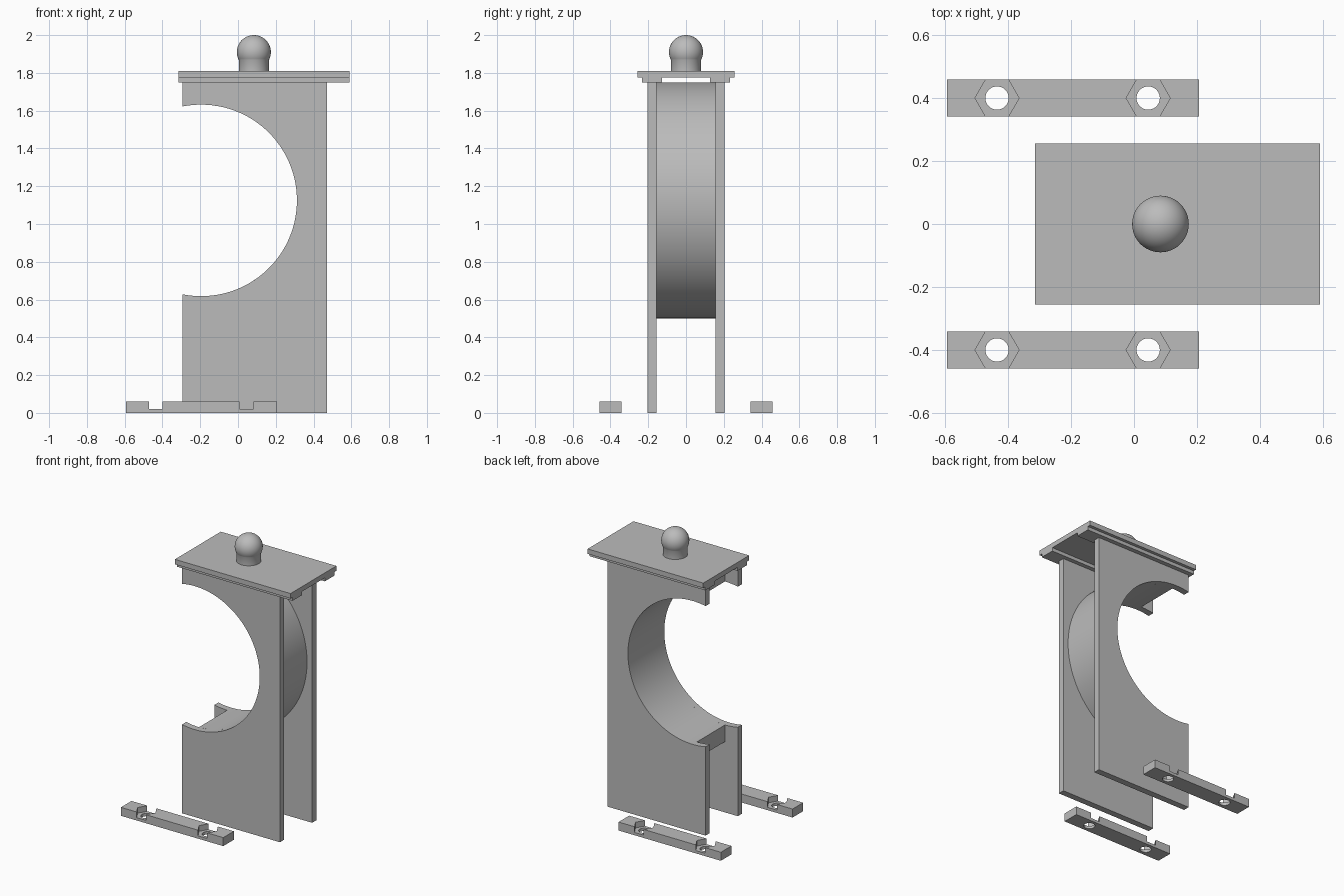
import bpy, bmesh, math
from mathutils import Matrix, Vector

cube = bpy.data.objects.get("Cube")
if cube:
    bpy.data.objects.remove(cube, do_unlink=True)

grey = bpy.data.materials.new("plain grey")
grey.use_nodes = True
colour = (0.5, 0.5, 0.5, 1)
grey.diffuse_color = colour
grey.node_tree.nodes["Principled BSDF"].inputs["Base Color"].default_value = colour


def finish(name, bm, smooth=False):
    bmesh.ops.recalc_face_normals(bm, faces=bm.faces)
    mesh = bpy.data.meshes.new(name)
    bm.to_mesh(mesh)
    bm.free()
    mesh.materials.append(grey)
    obj = bpy.data.objects.new(name, mesh)
    bpy.context.collection.objects.link(obj)
    if smooth:
        bpy.ops.object.select_all(action='DESELECT')
        obj.select_set(True)
        bpy.context.view_layer.objects.active = obj
        bpy.ops.object.shade_smooth_by_angle(angle=math.radians(30))
    return obj


def extrude(name, outline, start, end, axis='Y', smooth=False):
    """Extrude an outline: (x, z) along Y, (y, z) along X or (x, y) along Z."""
    place = {'Y': lambda a, b: (a, start, b),
             'X': lambda a, b: (start, a, b),
             'Z': lambda a, b: (a, b, start)}[axis]
    shift = Vector([(end - start) * (axis == k) for k in 'XYZ'])
    bm = bmesh.new()
    face = bm.faces.new([bm.verts.new(place(*p)) for p in outline])
    result = bmesh.ops.extrude_face_region(bm, geom=[face], use_keep_orig=True)
    moved = [v for v in result["geom"] if isinstance(v, bmesh.types.BMVert)]
    bmesh.ops.translate(bm, verts=moved, vec=shift)
    return finish(name, bm, smooth)


def arc(cx, cz, r, a0, a1, n):
    angles = [math.radians(a0 + (a1 - a0) * i / n) for i in range(n + 1)]
    return [(cx + r * math.cos(a), cz + r * math.sin(a)) for a in angles]


def cut(obj, cutter):
    mod = obj.modifiers.new("cut", 'BOOLEAN')
    mod.operation = 'DIFFERENCE'
    mod.solver = 'EXACT'
    mod.object = cutter
    bpy.context.view_layer.objects.active = obj
    bpy.ops.object.modifier_apply(modifier=mod.name)
    bpy.data.objects.remove(cutter, do_unlink=True)


# Side plates with a large round opening at one end
CX, CZ, R = -0.195, 1.125, 0.507
LEFT, RIGHT, TOP = -0.295, 0.47, 1.75
IN, OUT = 0.157, 0.203
edge = math.degrees(math.acos((LEFT - CX) / R))
plate = [(LEFT, 0), (RIGHT, 0), (RIGHT, TOP), (LEFT, TOP)]
plate += arc(CX, CZ, R, edge, -edge, 80)
extrude("front_plate", plate, -OUT, -IN, smooth=True)
extrude("back_plate", plate, IN, OUT, smooth=True)

# Half ring joining the plates around the opening
ring = arc(CX, CZ, 0.625, -90, 90, 72) + arc(CX, CZ, R, 90, -90, 72)
extrude("half_ring", ring, -IN, IN, smooth=True)

# Lid with two rails beneath
half = [(0.127, 1.775), (0.127, TOP), (0.234, TOP), (0.234, 1.775),
        (0.256, 1.775), (0.256, 1.81)]
lid = half + [(-y, z) for y, z in reversed(half)]
extrude("lid", lid, -0.314, 0.59, axis='X')

# Knob turned from a neck and a ball
bm = bmesh.new()
ball = math.degrees(math.acos(0.08 / 0.09))
profile = [(0, 1.81), (0.08, 1.81)] + arc(0, 1.91, 0.09, -ball, 90, 24)
verts = [bm.verts.new((r, 0, z)) for r, z in profile]
edges = [bm.edges.new(pair) for pair in zip(verts, verts[1:])]
bmesh.ops.spin(bm, geom=verts + edges, cent=(0, 0, 0), axis=(0, 0, 1),
               angle=math.tau, steps=48, use_duplicate=False)
bmesh.ops.remove_doubles(bm, verts=bm.verts, dist=0.0005)
bmesh.ops.translate(bm, verts=bm.verts, vec=(0.084, 0, 0))
finish("knob", bm, smooth=True)

# Loose clamp bars with hexagonal nut pockets and bolt holes
for name, y in (("front_bar", -0.4), ("back_bar", 0.4)):
    w = 0.059
    bar = extrude(name, [(-0.594, y - w), (0.206, y - w),
                         (0.206, y + w), (-0.594, y + w)], 0, 0.06, axis='Z')
    for x in (-0.435, 0.045):
        cut(bar, extrude("nut_cutter", arc(x, y, 0.07, 0, 300, 5), 0.02, 0.1, axis='Z'))
        cut(bar, extrude("bolt_cutter", arc(x, y, 0.037, 0, 350, 35), -0.1, 0.1, axis='Z'))
    bpy.ops.object.select_all(action='DESELECT')
    bar.select_set(True)
    bpy.context.view_layer.objects.active = bar
    bpy.ops.object.shade_smooth_by_angle(angle=math.radians(30))
